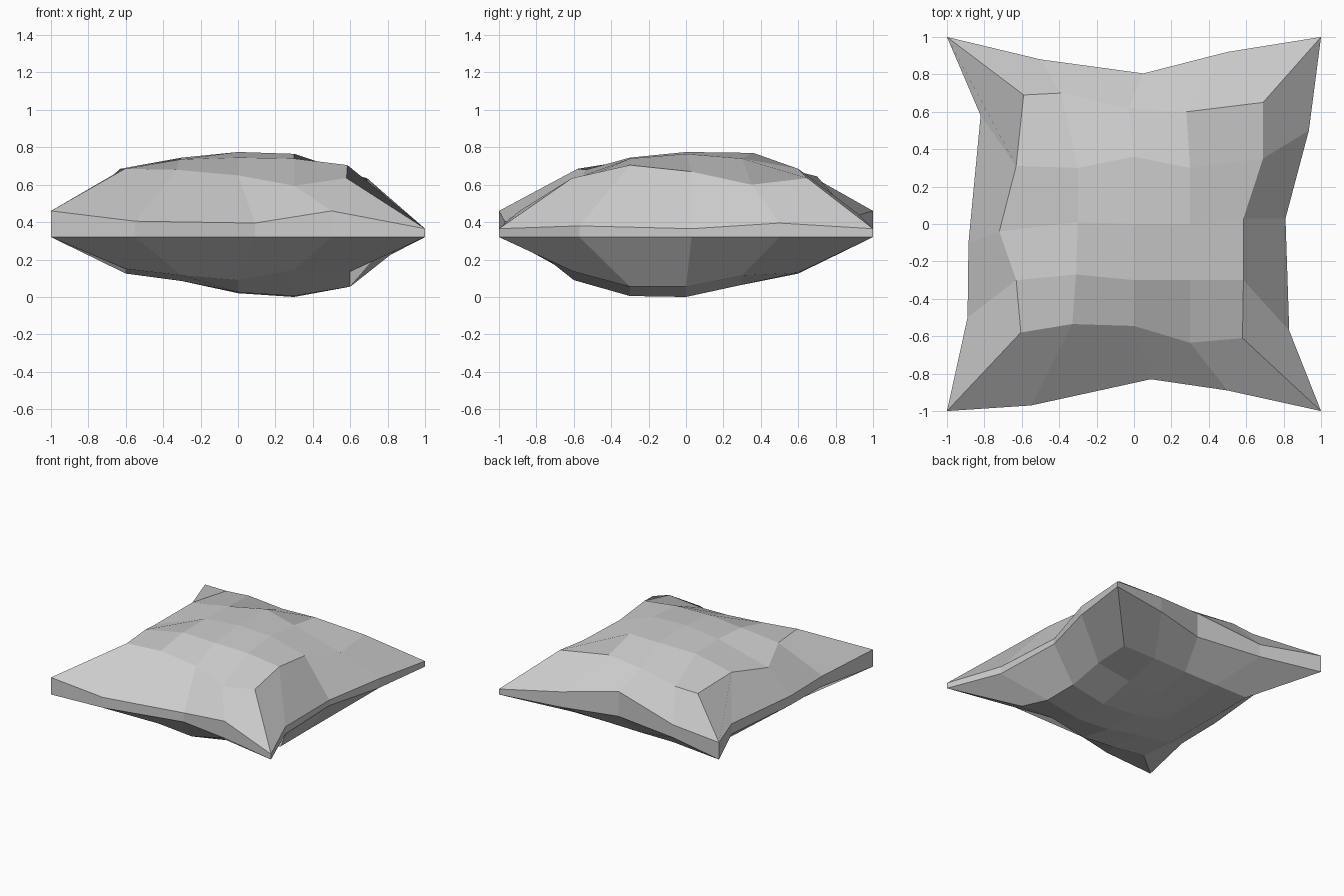
import bpy, bmesh

if "Cube" in bpy.data.objects:
    bpy.data.objects.remove(bpy.data.objects["Cube"])

# Cushion crown: 5 x 5 slightly uneven grid, rows from front to back
CROWN = [
    [(-.605, -.58, .69), (-.33, -.535, .685), (0, -.545, .655), (.3, -.635, .60), (.58, -.61, .64)],
    [(-.63, -.3, .69), (-.31, -.27, .74), (0, -.3, .75), (.3, -.3, .745), (.585, -.3, .71)],
    [(-.72, -.04, .61), (-.3, .01, .75), (0, 0, .78), (.3, 0, .77), (.585, .03, .675)],
    [(-.63, .31, .68), (-.3, .3, .74), (0, .36, .775), (.3, .3, .745), (.69, .35, .605)],
    [(-.59, .69, .64), (-.39, .70, .65), (-.03, .62, .67), (.28, .60, .69), (.69, .65, .64)],
]
# Underside heights on a regular grid
BELLY = [
    [.155, .12, .095, .15, .14],
    [.13, .09, .03, .01, .06],
    [.13, .09, .025, .005, .06],
    [.13, .10, .07, .07, .12],
    [.13, .13, .13, .135, .135],
]
# Pinched sides between the corners, anticlockwise: front, right, back, left
SIDES = [
    [(-.55, -.97, .41), (.09, -.83, .40), (.5, -.89, .465)],
    [(.83, -.57, .385), (.81, .03, .37), (.935, .5, .40)],
    [(.5, .92, .45), (.05, .805, .53), (-.5, .88, .43)],
    [(-.82, .58, .41), (-.885, -.1, .40), (-.89, -.5, .41)],
]
CORNERS = [(-1, -1, .465), (1, -1, .37), (1, 1, .37), (-1, 1, .465)]
SEAM_Z = .325

bm = bmesh.new()


def perimeter(g):
    """Outer vertices of a 5 x 5 grid, anticlockwise from front left."""
    return (g[0][:4] + [g[j][4] for j in range(4)]
            + [g[4][i] for i in range(4, 0, -1)] + [g[j][0] for j in range(4, 0, -1)])


def patch(rows):
    g = [[bm.verts.new(p) for p in row] for row in rows]
    for j in range(4):
        for i in range(4):
            bm.faces.new((g[j][i], g[j][i + 1], g[j + 1][i + 1], g[j + 1][i]))
    return perimeter(g)


def bridge(a, b):
    for i in range(16):
        k = (i + 1) % 16
        bm.faces.new((a[i], a[k], b[k], b[i]))


top = patch(CROWN)
bottom = patch([[(.3 * (i - 2), .3 * (j - 2), z) for i, z in enumerate(row)]
                for j, row in enumerate(BELLY)])

# Upper and lower seam loops with the narrow edge band between them
loop = [p for c, s in zip(CORNERS, SIDES) for p in [c] + s]
upper = [bm.verts.new(p) for p in loop]
lower = [bm.verts.new((x, y, SEAM_Z)) for x, y, z in loop]
for a, b in ((bottom, lower), (lower, upper), (upper, top)):
    bridge(a, b)
bmesh.ops.recalc_face_normals(bm, faces=bm.faces)

mesh = bpy.data.meshes.new("cushion")
bm.to_mesh(mesh)
bm.free()
# Settle the lowest point on the ground
low = min(v.co.z for v in mesh.vertices)
for v in mesh.vertices:
    v.co.z -= low
bpy.context.collection.objects.link(bpy.data.objects.new("cushion", mesh))
